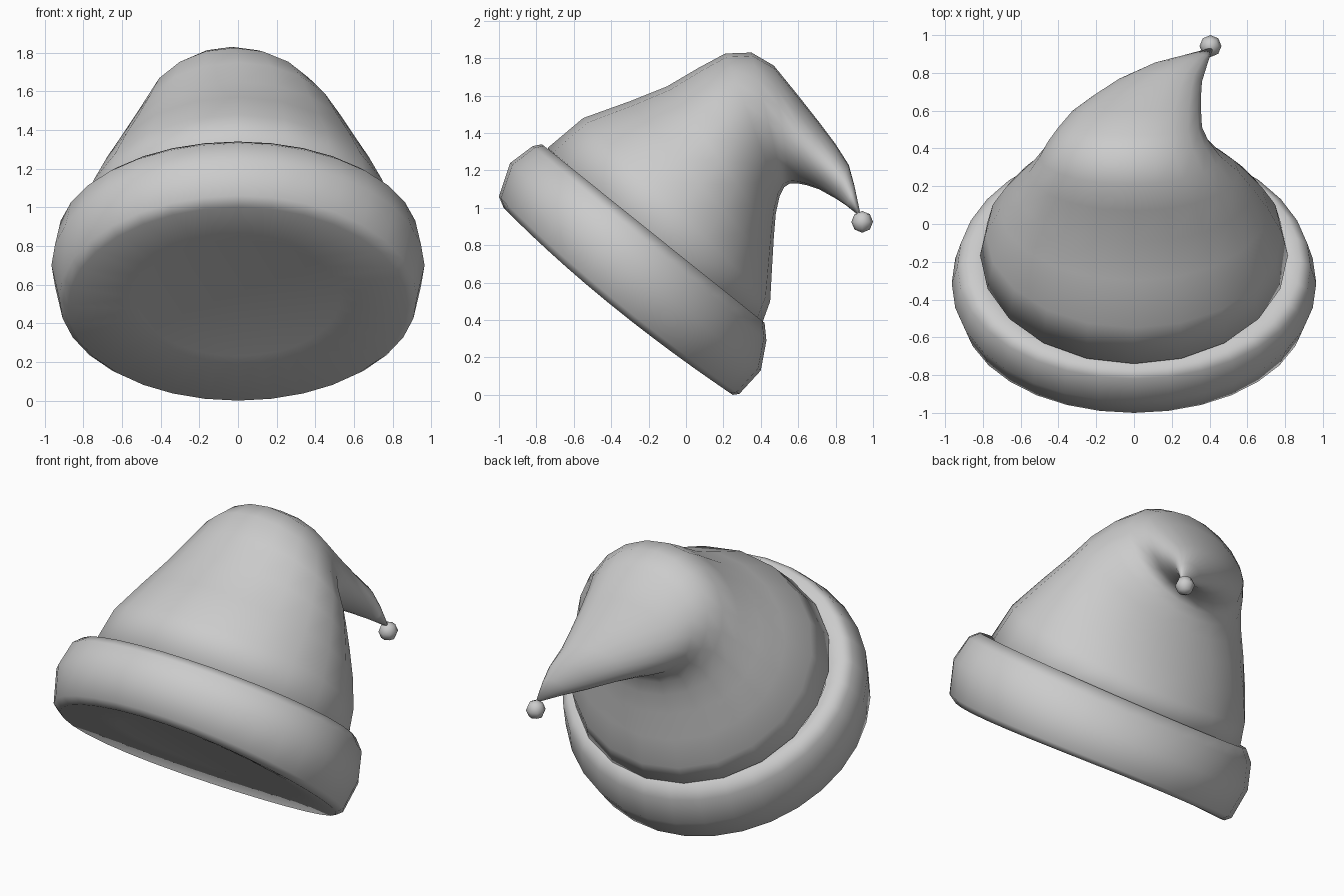
import bpy, bmesh, math
from mathutils import Vector


def loft(name, rings, sides, cap_start=False, cap_end=False):
    """Skin ellipses given as (y, z of front/top point, y, z of back/bottom point,
    centre x, half width, y and z sag of the side points)."""
    bm = bmesh.new()
    loops = []
    for ya, za, yb, zb, cx, half, sy, sz in rings:
        mid = Vector((cx, (ya + yb) / 2, (za + zb) / 2))
        arm = Vector((0, (ya - yb) / 2, (za - zb) / 2))
        loops.append([bm.verts.new(mid + arm * math.cos(t) + Vector((half * math.sin(t), 0, 0))
                                   + Vector((0, sy, sz)) * math.sin(t) ** 2)
                      for t in (2 * math.pi * i / sides for i in range(sides))])
    for lo, hi in zip(loops, loops[1:]):
        for i in range(sides):
            j = (i + 1) % sides
            bm.faces.new((lo[i], lo[j], hi[j], hi[i]))
    if cap_start:
        bm.faces.new(loops[0][::-1])
    if cap_end:
        bm.faces.new(loops[-1])
    bmesh.ops.recalc_face_normals(bm, faces=bm.faces)
    for f in bm.faces:
        f.smooth = True
    mesh = bpy.data.meshes.new(name)
    bm.to_mesh(mesh)
    bm.free()
    obj = bpy.data.objects.new(name, mesh)
    bpy.context.collection.objects.link(obj)
    return obj


# Tilted rolled brim, drooping slightly at the sides, with a shallow underside
loft("brim", [
    (-0.71, 0.83, 0.03, 0.23, 0, 0.53, -0.03, 0.0),
    (-0.975, 1.00, 0.25, 0.00, 0, 0.88, -0.05, -0.01),
    (-1.00, 1.06, 0.285, 0.005, 0, 0.925, -0.05, -0.005),
    (-0.94, 1.24, 0.40, 0.13, 0, 0.965, -0.045, 0.015),
    (-0.82, 1.33, 0.43, 0.29, 0, 0.935, -0.03, 0.02),
    (-0.77, 1.34, 0.42, 0.385, 0, 0.88, -0.02, 0.015),
    (-0.71, 1.26, 0.36, 0.41, 0, 0.79, -0.02, 0.0),
], 32, cap_start=True)

# Soft cone folding over backwards, tail swinging to one side
body = [
    (-0.67, 1.21, 0.34, 0.40, 0, 0.78),
    (-0.74, 1.32, 0.41, 0.39, 0, 0.815),
    (-0.55, 1.48, 0.45, 0.50, 0, 0.785),
    (-0.30, 1.57, 0.46, 0.68, 0, 0.71),
    (-0.10, 1.65, 0.47, 0.85, 0, 0.63),
    (0.07, 1.75, 0.48, 0.97, 0, 0.555),
    (0.21, 1.825, 0.50, 1.06, -0.02, 0.48),
    (0.35, 1.83, 0.525, 1.11, -0.03, 0.425),
    (0.47, 1.76, 0.555, 1.13, -0.02, 0.38),
    (0.60, 1.60, 0.60, 1.13, 0.015, 0.34),
    (0.71, 1.46, 0.65, 1.12, 0.07, 0.285),
    (0.80, 1.34, 0.71, 1.10, 0.135, 0.225),
    (0.87, 1.23, 0.80, 1.05, 0.235, 0.15),
    (0.90, 1.12, 0.86, 1.01, 0.32, 0.08),
    (0.93, 0.98, 0.91, 0.97, 0.40, 0.015),
]
loft("hat_body", [r + (0, 0) for r in body], 20, cap_end=True)

# Small bobble hanging from the tip
bpy.ops.mesh.primitive_uv_sphere_add(segments=8, ring_count=4, radius=0.058, location=(0.405, 0.942, 0.925))
bobble = bpy.context.object
bobble.name = "bobble"
bpy.ops.object.shade_smooth()
